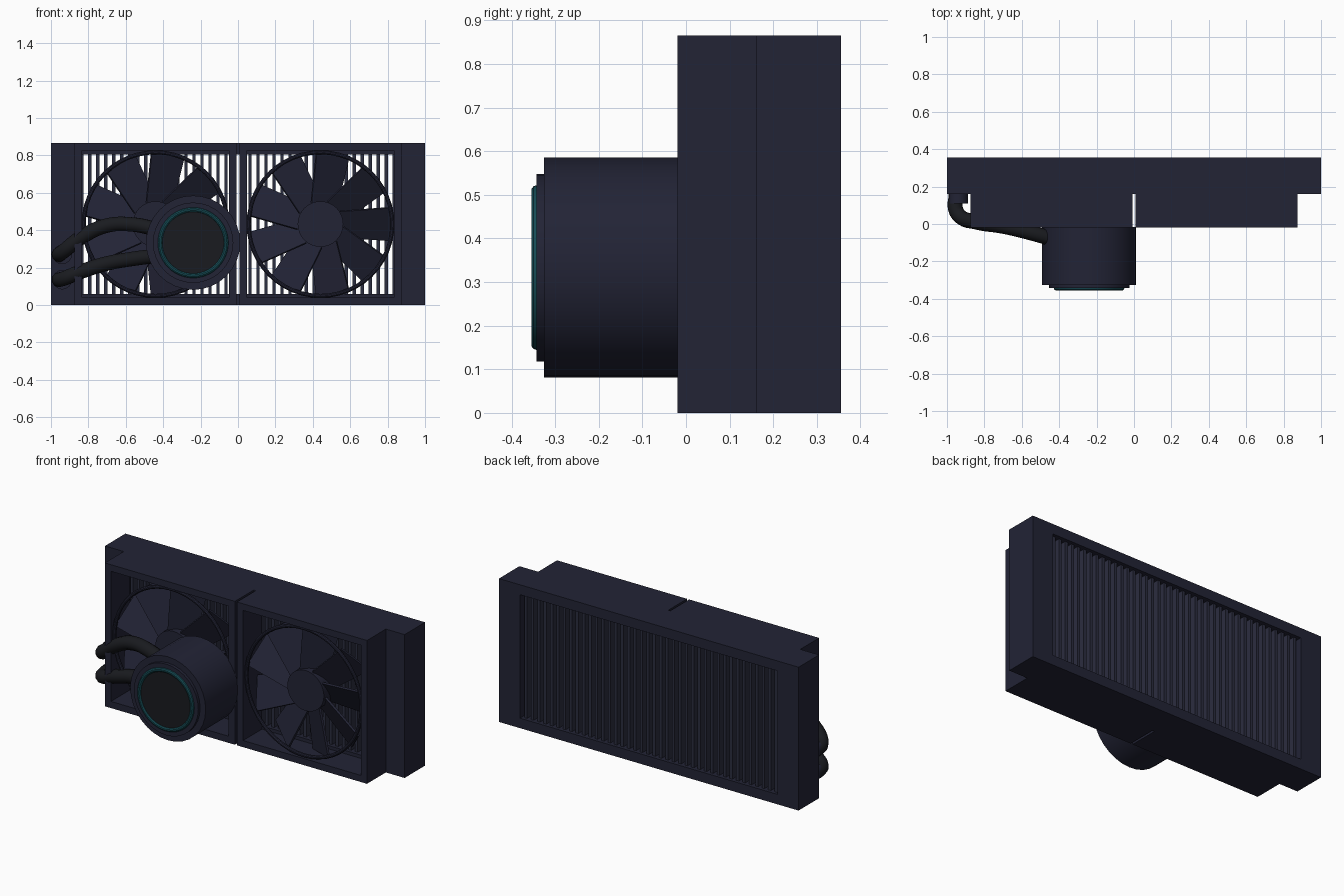
import bpy, bmesh, math
from mathutils import Matrix, Vector

if "Cube" in bpy.data.objects:
    bpy.data.objects.remove(bpy.data.objects["Cube"])


def material(name, rgb):
    m = bpy.data.materials.new(name)
    m.diffuse_color = (*rgb, 1)
    m.use_nodes = True
    m.node_tree.nodes["Principled BSDF"].inputs["Base Color"].default_value = m.diffuse_color
    return m


NAVY = material("navy", (0.016, 0.017, 0.036))
FIN = material("fin_grey", (0.024, 0.026, 0.05))
BLACK = material("black", (0.010, 0.011, 0.014))
TEAL = material("teal", (0.008, 0.075, 0.095))


def finish(name, bm, mat, smooth=False):
    bmesh.ops.recalc_face_normals(bm, faces=bm.faces)
    me = bpy.data.meshes.new(name)
    bm.to_mesh(me)
    bm.free()
    ob = bpy.data.objects.new(name, me)
    bpy.context.collection.objects.link(ob)
    me.materials.append(mat)
    if smooth:
        bpy.context.view_layer.objects.active = ob
        for o in bpy.context.selected_objects:
            o.select_set(False)
        ob.select_set(True)
        bpy.ops.object.shade_smooth_by_angle(angle=math.radians(35))
    return ob


def add_box(bm, lo, hi):
    lo, hi = Vector(lo), Vector(hi)
    bmesh.ops.create_cube(bm, size=1, matrix=Matrix.Translation((lo + hi) / 2)
                          @ Matrix.Diagonal((*(hi - lo), 1)))


def frame(name, outer, inner, y0, y1):
    """Rectangular frame in the xz plane, open through y."""
    bm = bmesh.new()
    rings = []
    for (x0, x1, z0, z1) in (outer, inner):
        for y in (y0, y1):
            rings.append([bm.verts.new((x, y, z)) for x, z in
                          ((x0, z0), (x1, z0), (x1, z1), (x0, z1))])
    of, ob, nf, nb = rings
    for a, b in ((of, ob), (ob, nb), (nb, nf), (nf, of)):
        for i in range(4):
            j = (i + 1) % 4
            bm.faces.new((a[i], a[j], b[j], b[i]))
    return finish(name, bm, NAVY)


def add_cyl(bm, x, z, r, y0, y1, n):
    bmesh.ops.create_cone(bm, cap_ends=True, segments=n, radius1=r, radius2=r, depth=y1 - y0,
                          matrix=Matrix.Translation((x, (y0 + y1) / 2, z))
                          @ Matrix.Rotation(math.pi / 2, 4, 'X'))


def cylinder(name, x, z, r, y0, y1, mat, n=32):
    bm = bmesh.new()
    add_cyl(bm, x, z, r, y0, y1, n)
    return finish(name, bm, mat, True)


def torus(name, x, y, z, major, minor, mat, n=48, k=10):
    bm = bmesh.new()
    g = [[bm.verts.new((x + (major + minor * math.cos(b)) * math.cos(a),
                        y + minor * math.sin(b),
                        z + (major + minor * math.cos(b)) * math.sin(a)))
          for b in (math.tau * j / k for j in range(k))]
         for a in (math.tau * i / n for i in range(n))]
    for i in range(n):
        for j in range(k):
            i2, j2 = (i + 1) % n, (j + 1) % k
            bm.faces.new((g[i][j], g[i2][j], g[i2][j2], g[i][j2]))
    return finish(name, bm, mat, True)


# Radiator casing with its row of upright fins
frame("radiator_frame", (-1, 1, 0, 0.865), (-0.86, 0.86, 0.06, 0.805), 0.16, 0.355)
bm = bmesh.new()
FINS = 40
for i in range(FINS):
    x = -0.835 + 1.67 * i / (FINS - 1)
    add_box(bm, (x - 0.009, 0.18, 0.055), (x + 0.009, 0.335, 0.81))
finish("radiator_fins", bm, FIN)

# Two fans: square frame, thin ring, hub and nine pitched blades
CZ = 0.4325
for side, cx in (("left", -0.441), ("right", 0.441)):
    frame(side + "_fan_frame", (cx - 0.434, cx + 0.434, 0, 0.865),
          (cx - 0.393, cx + 0.393, 0.04, 0.825), -0.02, 0.16)
    torus(side + "_fan_ring", cx, 0.0, CZ, 0.384, 0.011, NAVY)
    cylinder(side + "_fan_hub", cx, CZ, 0.122, 0.015, 0.125, NAVY)
    bm = bmesh.new()
    for i in range(9):
        blade = bmesh.ops.create_cube(bm, size=1)["verts"]
        for v in blade:
            chord = 0.16 if v.co.x < 0 else 0.205
            v.co = Vector((0.245 + v.co.x * 0.28, v.co.y * 0.012, v.co.z * chord))
        m = (Matrix.Translation((cx, 0.07, CZ)) @ Matrix.Rotation(-math.tau * i / 9, 4, 'Y')
             @ Matrix.Rotation(math.radians(30), 4, 'X'))
        bmesh.ops.transform(bm, matrix=m, verts=blade)
    finish(side + "_fan_blades", bm, NAVY)

# Pump: drum, stepped cap, lit ring
PX, PZ = -0.24, 0.333
cylinder("pump_body", PX, PZ, 0.252, -0.325, -0.015, NAVY)
cylinder("pump_cap", PX, PZ, 0.215, -0.343, -0.32, NAVY)
cylinder("pump_face", PX, PZ, 0.168, -0.347, -0.335, BLACK)
torus("pump_light_ring", PX, -0.342, PZ, 0.176, 0.013, TEAL)

# Coolant hoses and their fittings on the radiator
hoses = {
    "upper_hose": [(-0.42, -0.085, 0.40), (-0.56, -0.045, 0.43), (-0.70, -0.012, 0.425),
                   (-0.84, 0.01, 0.36), (-0.935, 0.045, 0.285), (-0.957, 0.10, 0.27),
                   (-0.94, 0.17, 0.27)],
    "lower_hose": [(-0.42, -0.085, 0.265), (-0.56, -0.045, 0.247), (-0.70, -0.012, 0.222),
                   (-0.84, 0.01, 0.178), (-0.935, 0.045, 0.14), (-0.957, 0.10, 0.135),
                   (-0.94, 0.17, 0.135)],
}
for name, pts in hoses.items():
    cu = bpy.data.curves.new(name, 'CURVE')
    cu.dimensions = '3D'
    cu.bevel_depth = 0.04
    cu.bevel_resolution = 3
    cu.resolution_u = 6
    cu.use_fill_caps = True
    sp = cu.splines.new('BEZIER')
    sp.bezier_points.add(len(pts) - 1)
    for bp, p in zip(sp.bezier_points, pts):
        bp.co = p
        bp.handle_left_type = bp.handle_right_type = 'AUTO'
    cu.materials.append(BLACK)
    bpy.context.collection.objects.link(bpy.data.objects.new(name, cu))
    cylinder(name + "_fitting", -0.94, pts[-1][2], 0.052, 0.11, 0.17, NAVY, 16)
